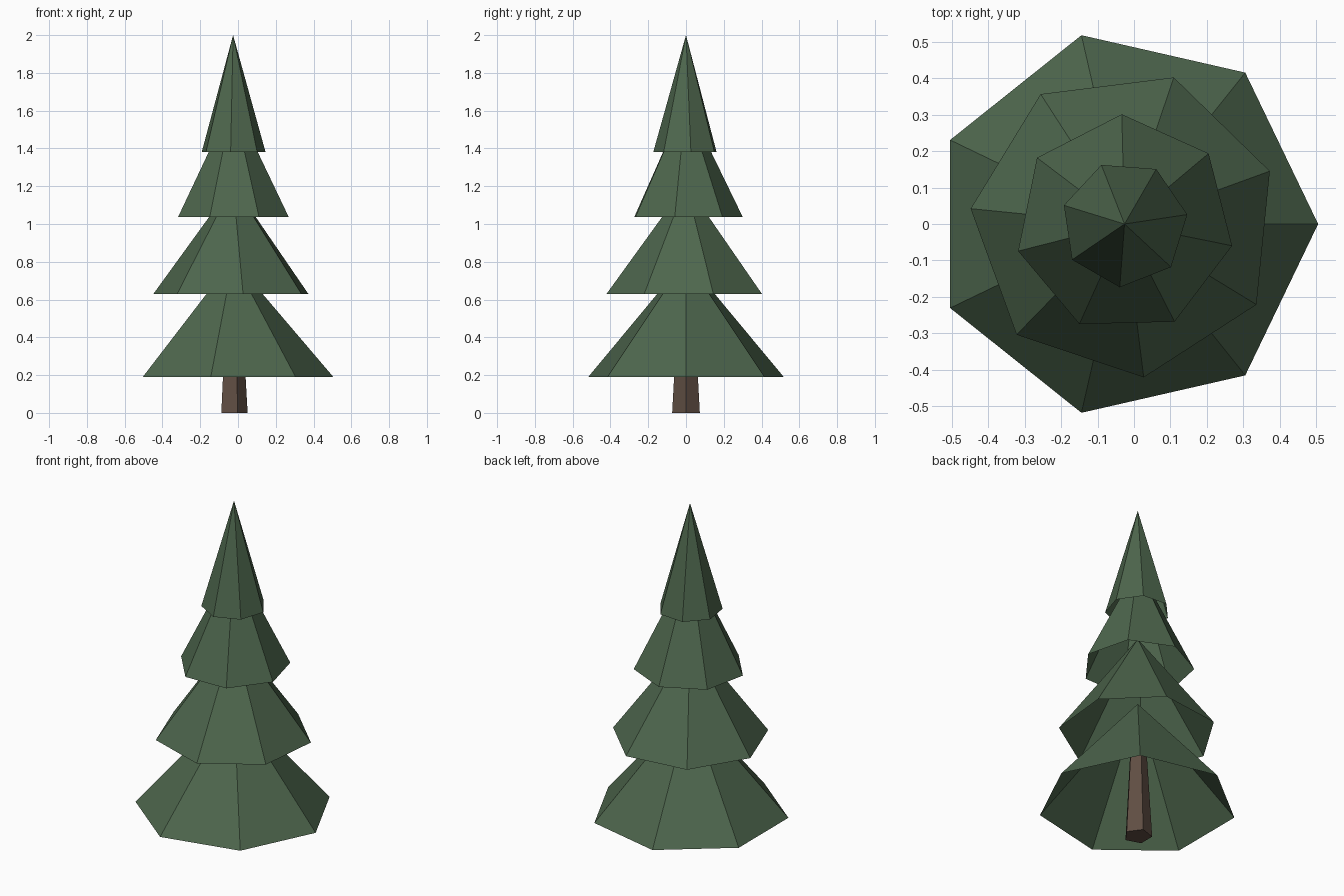
import bpy
import bmesh
from math import cos, sin, pi, radians

if "Cube" in bpy.data.objects:
    bpy.data.objects.remove(bpy.data.objects["Cube"], do_unlink=True)

AXIS_X = -0.026  # the tree axis, so the odd-sided skirt is centred


def make_material(name, colour):
    mat = bpy.data.materials.new(name)
    mat.use_nodes = True
    mat.diffuse_color = colour
    mat.node_tree.nodes["Principled BSDF"].inputs["Base Color"].default_value = colour
    return mat


def add_ring(bm, sides, radius, z, turn=0.0):
    angles = [radians(turn) + 2 * pi * i / sides for i in range(sides)]
    return [bm.verts.new((radius * cos(a), radius * sin(a), z)) for a in angles]


def finish(bm, name, mat):
    mesh = bpy.data.meshes.new(name)
    bm.to_mesh(mesh)
    bm.free()
    mesh.materials.append(mat)
    obj = bpy.data.objects.new(name, mesh)
    obj.location.x = AXIS_X
    bpy.context.collection.objects.link(obj)


def make_tier(name, radius, bottom, apex, turn, mat):
    """Seven-sided cone, open underneath."""
    bm = bmesh.new()
    rim = add_ring(bm, 7, radius, bottom, turn)
    tip = bm.verts.new((0, 0, apex))
    for i, v in enumerate(rim):
        bm.faces.new((v, rim[(i + 1) % 7], tip))
    finish(bm, name, mat)


def make_trunk(name, bottom_radius, top_radius, height, mat):
    """Tapered five-sided post with closed ends."""
    bm = bmesh.new()
    low = add_ring(bm, 5, bottom_radius, 0)
    high = add_ring(bm, 5, top_radius, height)
    for i in range(5):
        j = (i + 1) % 5
        bm.faces.new((low[i], low[j], high[j], high[i]))
    bm.faces.new(low[::-1])
    bm.faces.new(high)
    finish(bm, name, mat)


green = make_material("needle green", (0.075, 0.133, 0.074, 1))
brown = make_material("bark brown", (0.115, 0.075, 0.056, 1))

make_trunk("trunk", 0.077, 0.043, 0.6, brown)

# Foliage tiers: radius, rim height, apex height, turn in degrees
tiers = {
    "bottom_branches": (0.531, 0.19, 0.813, 0),
    "lower_branches": (0.424, 0.63, 1.212, 20),
    "upper_branches": (0.301, 1.036, 1.655, 40),
    "top_branches": (0.174, 1.38, 2.0, 60),
}
for name, shape in tiers.items():
    make_tier(name, *shape, green)
